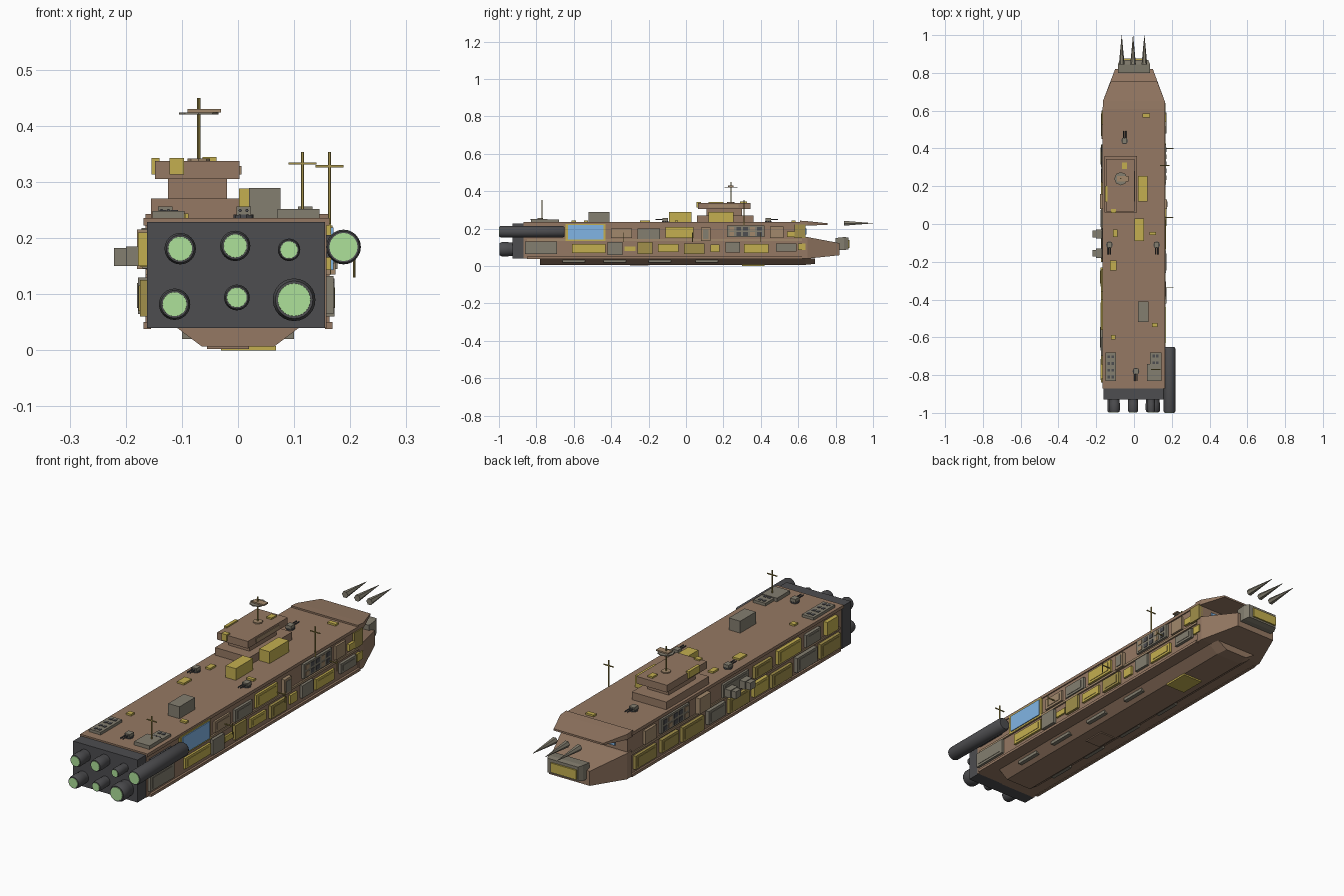
import bpy, bmesh, math

COL = dict(brown=(.30, .19, .125), tan=(.36, .25, .15), yellow=(.55, .43, .08), olive=(.36, .28, .07),
           grey=(.23, .21, .16), dark=(.075, .075, .08), green=(.42, .75, .32), blue=(.22, .46, .78))
MATS = {}
for k, c in COL.items():
    MATS[k] = bpy.data.materials.new(k)
    MATS[k].diffuse_color = (*c, 1)


def finish(name, bm, col):
    bmesh.ops.recalc_face_normals(bm, faces=bm.faces)
    me = bpy.data.meshes.new(name)
    bm.to_mesh(me)
    bm.free()
    ob = bpy.data.objects.new(name, me)
    me.materials.append(MATS[col])
    bpy.context.collection.objects.link(ob)
    return ob


def loft(name, rings, col):
    """Solid through successive rings of points."""
    bm = bmesh.new()
    rs = [[bm.verts.new(p) for p in r] for r in rings]
    n = len(rs[0])
    for a, b in zip(rs, rs[1:]):
        for i in range(n):
            bm.faces.new((a[i], a[(i + 1) % n], b[(i + 1) % n], b[i]))
    bm.faces.new(rs[0])
    bm.faces.new(rs[-1])
    return finish(name, bm, col)


def rect(y, x0, x1, z0, z1):
    return [(x0, y, z0), (x1, y, z0), (x1, y, z1), (x0, y, z1)]


def box(name, x0, x1, y0, y1, z0, z1, col):
    return loft(name, [rect(y0, x0, x1, z0, z1), rect(y1, x0, x1, z0, z1)], col)


def tube(name, x, z, prof, col, n=24):
    """Turned part along y: prof is a list of (y, radius)."""
    ob = loft(name, [[(x + r * math.cos(2 * math.pi * i / n), y, z + r * math.sin(2 * math.pi * i / n))
                      for i in range(n)] for y, r in prof], col)
    if n > 8:
        for p in ob.data.polygons:
            p.use_smooth = len(p.vertices) == 4 and abs(p.normal.y) < .7
    return ob


# hull, with a thin deck rim
box("hull", -.16, .158, -.87, .64, .04, .222, "brown")
loft("deck", [rect(-.87, -.168, .163, .222, .236), rect(.62, -.168, .163, .222, .236)], "brown")
for s in (-1, 1):
    box("hull_sill", *sorted((s * .155, s * .168)), -.85, .62, .038, .05, "brown")
    box("hull_waist", *sorted((s * .155, s * .165)), -.85, .62, .134, .144, "tan")

# bow: lower jaw, upper jaw, snout and spikes
loft("lower_jaw", [rect(.62, -.165, .163, .04, .157), rect(.65, -.165, .163, .04, .155),
                   rect(.82, -.1, .1, .058, .123)], "brown")
loft("upper_jaw", [rect(.61, -.165, .163, .215, .243), rect(.65, -.165, .163, .216, .24),
                   rect(.757, -.122, .122, .221, .229)], "brown")
box("mouth_window", -.1, .1, .64, .645, .17, .2, "blue")
loft("snout", [rect(.80, -.085, .085, .085, .15), rect(.845, -.085, .085, .085, .155),
               rect(.868, -.075, .075, .09, .153)], "grey")
box("snout_plate", -.07, .055, .81, .875, .098, .14, "yellow")
for x in (-.065, -.005, .055):
    tube("bow_spike", x, .229, [(.845, .015), (1.0, .0006)], "grey", 6)

# keel
def keel_ring(y, w, v, z):
    return [(-w, y, .041), (w, y, .041), (v, y, z), (-v, y, z)]
loft("keel", [keel_ring(-.78, .11, .065, .007), keel_ring(.64, .11, .065, .007),
              keel_ring(.69, .1, .055, .012)], "brown")
box("keel_plate", -.03, .068, .3, .42, 0, .008, "yellow")
box("keel_hatch", -.055, .02, -.3, -.2, .002, .008, "brown")
for y in (-.66, -.44, -.2, .05):
    for s in (-1, 1):
        box("keel_vent", *sorted((s * .08, s * .1)), y, y + .12, .02, .041, "grey")

# engine block, nozzles and side pod
box("engine_block", -.162, .155, -.928, -.865, .04, .229, "dark")
for x, z, r in ((-.103, .181, .028), (-.005, .186, .027), (.091, .179, .02),
                (-.113, .082, .028), (-.002, .094, .023), (.1, .09, .038)):
    tube("engine_nozzle", x, z, [(-.92, r * .95), (-.945, r * .95), (-.95, r), (-.985, r), (-.996, r * .88)], "dark")
    tube("engine_glow", x, z, [(-.99, r * .78), (-.998, r * .76)], "green")
tube("side_pod", .188, .184, [(-.65, .025), (-.66, .031), (-.99, .031), (-.998, .028)], "dark")
tube("pod_glow", .188, .184, [(-.99, .025), (-1.0, .025)], "green")
box("pod_mount", .15, .18, -.85, -.7, .165, .205, "dark")

# side panels: (y0, y1, z0, z1, colour, thickness)
RIGHT = [(-.86, -.69, .065, .132, "grey", .012), (-.61, -.43, .07, .118, "yellow", .010),
         (-.42, -.34, .06, .128, "grey", .014), (-.33, -.27, .08, .105, "yellow", .008),
         (-.26, -.18, .065, .13, "olive", .012), (-.15, -.04, .075, .117, "yellow", .01),
         (-.01, .10, .065, .122, "olive", .013), (.13, .18, .075, .115, "yellow", .01),
         (.21, .29, .072, .128, "grey", .012), (.31, .44, .07, .117, "yellow", .01),
         (.48, .59, .078, .122, "grey", .013), (.6, .64, .085, .12, "yellow", .01),
         (-.26, -.14, .145, .2, "grey", .012), (-.11, .04, .15, .208, "yellow", .01),
         (.08, .13, .135, .205, "tan", .016), (.45, .52, .15, .212, "tan", .01),
         (.54, .58, .155, .185, "yellow", .012), (.58, .64, .15, .222, "olive", .01),
         (-.40, -.29, .15, .2, "tan", .009)]
LEFT = [(-.84, -.7, .06, .125, "olive", .015), (-.67, -.53, .065, .13, "grey", .018),
        (-.5, -.36, .06, .12, "olive", .014), (-.33, -.23, .07, .13, "yellow", .017),
        (-.2, -.06, .062, .125, "olive", .014), (-.03, .09, .07, .13, "grey", .016),
        (.12, .27, .06, .125, "olive", .014), (.3, .42, .07, .128, "olive", .016),
        (.45, .6, .065, .125, "olive", .013), (-.82, -.74, .15, .21, "yellow", .018),
        (-.7, -.6, .15, .205, "grey", .014), (-.56, -.4, .15, .21, "yellow", .016),
        (-.36, -.24, .148, .2, "olive", .014), (-.2, -.02, .146, .205, "grey", .01),
        (.08, .16, .145, .215, "tan", .02), (.45, .53, .15, .21, "tan", .012)]
for side, x0, panels in ((1, .158, RIGHT), (-1, .16, LEFT)):
    def plate(name, y0, y1, z0, z1, t, col):
        box(name, *sorted((side * (x0 - .01), side * (x0 + t))), y0, y1, z0, z1, col)
    for y0, y1, z0, z1, col, t in panels:
        plate("side_panel", y0, y1, z0, z1, t, col)
        if y1 - y0 > .09:   # raised inset
            plate("panel_inset", y0 + .015, y1 - .015, z0 + .01, z1 - .01, t + .002, col)
    # windowed grid near the bow
    plate("window_grid", .22, .42, .155, .218, .012, "grey")
    for i in range(5):
        for z in (.162, .191):
            plate("grid_window", .232 + i * .037, .257 + i * .037, z, z + .019, .014, "dark" if i % 3 else "tan")
# blue hangar window with frame
box("hangar_frame", .15, .166, -.645, -.43, .135, .226, "yellow")
box("hangar_window", .15, .170, -.63, -.44, .143, .219, "blue")
box("door_light", .15, .177, .09, .12, .145, .195, "grey")

# left sponsons
for y in (-.155, -.053):
    loft("sponson", [rect(y - .025, -.2, -.15, .15, .185), rect(y + .025, -.2, -.15, .15, .185)], "grey")
    box("sponson_cap", -.221, -.195, y - .018, y + .018, .15, .182, "grey")

# bridge tower
box("bridge_base", -.155, .015, .06, .36, .235, .27, "brown")
box("bridge_neck", -.125, -.02, .11, .3, .27, .306, "brown")
box("bridge_top", -.148, .003, .065, .345, .305, .337, "brown")
box("bridge_lamp", -.122, -.096, .057, .08, .313, .343, "yellow")
box("bridge_side_light", -.154, -.14, .12, .2, .313, .343, "yellow")
box("bridge_roof_plate", -.063, -.038, .29, .325, .335, .344, "yellow")
box("bridge_port", -.01, .006, .12, .28, .313, .328, "tan")


def post(name, x, y, z0, z1, r, col, n=8):
    ring = [(x + r * math.cos(2 * math.pi * i / n), y + r * math.sin(2 * math.pi * i / n)) for i in range(n)]
    return loft(name, [[(a, b, z) for a, b in ring] for z in (z0, z1)], col)


post("mast_base", -.07, .24, .335, .342, .02, "tan")
post("mast", -.07, .24, .337, .45, .003, "olive")
post("mast_dish", -.07, .24, .42, .424, .035, "grey")
box("mast_bar", -.09, -.03, .225, .255, .424, .43, "tan")

# antennas with crossbars
for x, y, z0, zc in ((.115, -.77, .235, .333), (.163, .31, .17, .328)):
    post("antenna", x, y, z0, .353, .003, "olive", 6)
    box("antenna_crossbar", x - .025, x + .025, y - .002, y + .002, zc - .002, zc + .002, "olive")
for y in (.4, .035, -.335):
    box("side_aerial_arm", .15, .207, y - .002, y + .002, .165, .169, "olive")
    post("side_aerial", .207, y, .13, .18, .002, "olive", 6)

# deck crates
box("deck_crate", .02, .072, .12, .255, .235, .288, "yellow")
box("deck_crate", .002, .052, -.09, .03, .235, .288, "yellow")
box("deck_crate", .02, .076, -.52, -.41, .235, .289, "grey")

# deck plates and vents
for x, y, w, l in ((.065, .575, .02, .01), (.1, -.05, .017, .008), (-.11, -.22, .017, .027),
                   (.11, -.535, .015, .01), (-.11, -.6, .012, .012), (-.1, -.05, .012, .02)):
    box("deck_plate", x - w, x + w, y - l, y + l, .235, .244, "yellow")
for x0, x1, y0, y1 in ((-.152, -.095, -.83, -.68), (.085, .145, -.79, -.68)):
    box("vent_plate", x0, x1, y0, y1, .235, .248, "grey")
    for i in range(int((y1 - y0) / .036)):
        for k in (0, 1):
            a = x0 + .012 + k * .02
            box("vent_slot", a, a + .013, y0 + .012 + i * .036, y0 + .027 + i * .036, .24, .25, "dark")
box("antenna_pad", .07, .145, -.83, -.74, .235, .252, "grey")

# twin-barrel deck turrets: barrel direction +y or -y
for x, y, s in ((-.05, .44, 1), (-.13, -.11, -1), (.12, -.11, -1), (.01, -.78, -1)):
    post("turret_ring", x, y, .235, .242, .018, "dark", 10)
    box("turret", x - .013, x + .013, y - .015, y + .015, .24, .256, "grey")
    for d in (-.006, .006):
        tube("turret_barrel", x + d, .249, [(y, .003), (y + s * .052, .003)], "dark", 6)
